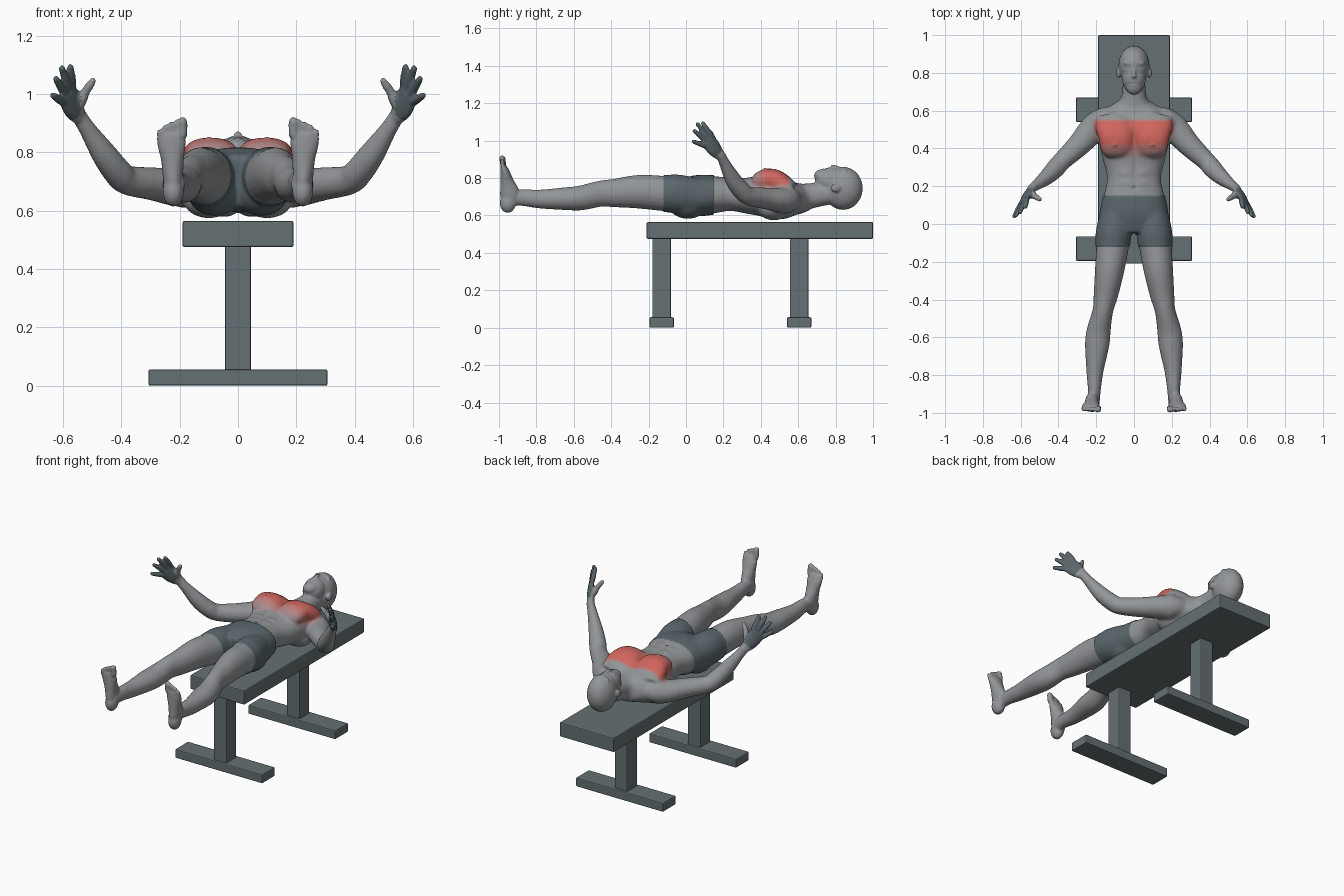
import bpy, bmesh, math
from mathutils import Vector, Matrix

if "Cube" in bpy.data.objects:
    bpy.data.objects.remove(bpy.data.objects["Cube"])


def material(name, rgb):
    m = bpy.data.materials.new(name)
    m.use_nodes = True
    col = (*rgb, 1)
    m.diffuse_color = col
    m.node_tree.nodes["Principled BSDF"].inputs["Base Color"].default_value = col
    return m


# Colours: skin fading to red in steps, shorts, bench
SKIN, RED = Vector((.29, .305, .315)), Vector((.62, .13, .11))
STEPS = 5
names = ["skin grey", "faint red", "pale red", "medium red", "strong red", "muscle red"]
skin_mats = [material(n, SKIN.lerp(RED, i / STEPS)) for i, n in enumerate(names)]
shorts_mat = material("shorts slate", (.105, .135, .15))
bench_mat = material("bench slate", (.13, .16, .17))


# Bench
def box(name, x, y0, y1, z0, z1):
    bm = bmesh.new()
    bmesh.ops.create_cube(bm, size=1, matrix=Matrix.LocRotScale(
        Vector((0, (y0 + y1) / 2, (z0 + z1) / 2)), None, Vector((2 * x, y1 - y0, z1 - z0))))
    me = bpy.data.meshes.new(name)
    bm.to_mesh(me)
    bm.free()
    me.materials.append(bench_mat)
    ob = bpy.data.objects.new(name, me)
    bpy.context.collection.objects.link(ob)
    bev = ob.modifiers.new("soft edges", 'BEVEL')
    bev.width = .006
    bev.segments = 2


box("bench_pad", .19, -.21, 1, .475, .565)
for label, y in (("front", -.13), ("rear", .605)):
    box(label + "_post", .045, y - .05, y + .05, .05, .48)
    box(label + "_foot_bar", .307, y - .065, y + .065, 0, .056)

body = bmesh.new()


def smooth_path(rows, sub=5):
    """Catmull-Rom through rows of x, y, z, radius a, radius b."""
    rows = [Vector(r) for r in rows]
    out = []
    for i in range(len(rows) - 1):
        p, q = rows[i], rows[i + 1]
        a, d = rows[max(i - 1, 0)], rows[min(i + 2, len(rows) - 1)]
        for k in range(sub):
            t = k / sub
            out.append(p + (q - a) * t / 2 + (2 * a - 5 * p + 4 * q - d) * t * t / 2
                       + (3 * p - a - 3 * q + d) * t ** 3 / 2)
    return out + [rows[-1]]


def loft(rows, side=(1, 0, 0), s=1, power=1, n=24):
    """Closed tube of elliptical sections; s mirrors it in x."""
    path = smooth_path(rows)
    rings = []
    for i, r in enumerate(path):
        tangent = (path[min(i + 1, len(path) - 1)] - path[max(i - 1, 0)]).to_3d().normalized()
        u = Vector(side)
        u = (u - tangent * u.dot(tangent)).normalized()
        v = tangent.cross(u)
        ring = []
        for k in range(n):
            c, d = math.cos(math.tau * k / n), math.sin(math.tau * k / n)
            c, d = [math.copysign(abs(w) ** power, w) for w in (c, d)]
            co = r.to_3d() + u * c * r[3] + v * d * r[4]
            ring.append(body.verts.new((co.x * s, co.y, co.z)))
        rings.append(ring)
    for a, b in zip(rings, rings[1:]):
        for k in range(n):
            j = (k + 1) % n
            body.faces.new((a[k], a[j], b[j], b[k]))
    body.faces.new(rings[0][::-1])
    body.faces.new(rings[-1])


def ball(co, radii):
    bmesh.ops.create_uvsphere(body, u_segments=24, v_segments=16, radius=1,
                              matrix=Matrix.LocRotScale(Vector(co), None, Vector(radii)))


def limb(a, b, r0, r1, s):
    """Round-ended finger or toe."""
    a, b = Vector(a), Vector(b)
    loft([(*a, r0, r0), (*a.lerp(b, .5), r0, r0), (*b, r1, r1)], (.6, .7, .1), s, n=12)
    ball((b.x * s, b.y, b.z), (r1, r1, r1))


# Torso and neck
loft([(0, -.04, .7, .14, .085), (0, .05, .705, .175, .105), (0, .14, .71, .163, .102),
      (0, .24, .712, .143, .09), (0, .34, .705, .165, .1), (0, .44, .705, .187, .12),
      (0, .52, .69, .2, .113), (0, .58, .69, .18, .09), (0, .625, .695, .125, .078),
      (0, .665, .705, .07, .068), (0, .77, .72, .058, .06)], power=.88)
# Head
ball((0, .84, .745), (.082, .105, .115))
ball((0, .775, .785), (.064, .085, .072))
ball((0, .73, .812), (.043, .046, .036))
loft([(0, .83, .848, .008, .01), (0, .795, .859, .01, .012), (0, .775, .861, .015, .012)])
ball((0, .743, .842), (.024, .014, .012))
ball((0, .852, .838), (.056, .014, .017))

for s in (1, -1):
    # Ears, chest, shoulder blades, buttocks
    ball((s * .083, .8, .747), (.012, .028, .022))
    loft([(.09, .365, .77, .065, .03), (.092, .4, .788, .085, .05), (.095, .46, .793, .092, .058),
          (.105, .52, .765, .1, .055), (.115, .57, .735, .09, .04)], s=s, power=.85)
    ball((s * .1, .47, .64), (.09, .09, .066))
    ball((s * .08, .01, .66), (.088, .1, .073))
    ball((s * .185, .53, .685), (.065, .076, .076))
    # Legs
    loft([(.095, .06, .7, .08, .095), (.108, -.05, .715, .09, .1), (.114, -.12, .718, .086, .094),
          (.13, -.25, .727, .077, .09), (.15, -.38, .72, .064, .076), (.165, -.46, .716, .054, .069),
          (.186, -.56, .694, .063, .066), (.195, -.64, .69, .064, .061),
          (.207, -.78, .688, .045, .05), (.21, -.88, .696, .034, .044),
          (.216, -.96, .69, .033, .042)], s=s)
    # Feet and toes
    ball((s * .222, -.953, .668), (.036, .043, .054))
    loft([(.22, -.945, .66, .032, .045), (.223, -.943, .72, .035, .052), (.225, -.957, .78, .04, .037),
          (.228, -.968, .83, .049, .026), (.228, -.977, .866, .045, .016)], s=s)
    for i in range(5):
        x = .19 + .0195 * i
        r = .0165 if i == 0 else .0105
        limb((x, -.975, .855 - .004 * i), (x, -.982, .905 - .0022 * i * i), r, r, s)
    # Arms
    loft([(.08, .565, .69, .05, .055), (.15, .552, .685, .064, .068), (.21, .51, .682, .067, .074),
          (.29, .42, .692, .057, .062),
          (.38, .335, .705, .05, .05), (.415, .295, .735, .048, .05), (.46, .25, .795, .044, .042),
          (.515, .207, .878, .03, .028), (.545, .185, .925, .028, .022)], (0, 0, 1), s)
    # Hands and fingers
    spread = Vector((.44, -.4, -.8))
    loft([(.54, .188, .915, .026, .021), (.565, .152, .957, .046, .021),
          (.586, .115, 1.003, .048, .016)], spread, s)
    tips = ((.575, .09, 1.093), (.604, .062, 1.088), (.624, .046, 1.052), (.634, .041, .995))
    for i, tip in enumerate(tips):
        limb(Vector((.583, .12, 1)) + spread * (.024 * i - .036), tip, .0145, .0115, s)
    limb((.552, .165, .955), (.522, .145, 1.01), .021, .015, s)
    limb((.522, .145, 1.01), (.498, .131, 1.045), .015, .012, s)

# Fuse the parts into one skin
mesh = bpy.data.meshes.new("figure")
body.to_mesh(mesh)
body.free()
figure = bpy.data.objects.new("reclining_figure", mesh)
bpy.context.collection.objects.link(figure)
fuse = figure.modifiers.new("fuse", 'REMESH')
fuse.mode = 'VOXEL'
fuse.voxel_size = .006
soft = figure.modifiers.new("soften", 'SMOOTH')
soft.iterations = 4
graph = bpy.context.evaluated_depsgraph_get()
mesh = bpy.data.meshes.new_from_object(figure.evaluated_get(graph))
figure.modifiers.clear()
figure.data = mesh
mesh.materials.clear()
for m in skin_mats + [shorts_mat]:
    mesh.materials.append(m)

bm = bmesh.new()
bm.from_mesh(mesh)
# Blend chest, shoulders and hips
trunk = [v for v in bm.verts if abs(v.co.x) < .29 and -.1 < v.co.y < .67]
for i in range(14):
    bmesh.ops.smooth_vert(bm, verts=trunk, factor=.5,
                          use_axis_x=True, use_axis_y=True, use_axis_z=True)
WAIST, HEM = .15, -.12
for y in (WAIST, HEM):
    bmesh.ops.bisect_plane(bm, geom=bm.verts[:] + bm.edges[:] + bm.faces[:], dist=1e-5,
                           plane_co=(0, y, 0), plane_no=(0, 1, 0))

# Surface details: x, y, spread x, spread y, height (on the upper side)
details = [(.032, .83, .017, .01, -.009), (.032, .83, .009, .005, .005), (0, .741, .022, .003, -.006),
           (0, .45, .011, .07, -.012), (0, .19, .008, .008, -.014), (0, .28, .01, .07, -.006),
           (.1, .42, .01, .01, .007), (.05, .27, .03, .02, .005), (.05, .22, .03, .02, .004)]
bm.normal_update()
for v in bm.verts:
    x, y = abs(v.co.x), v.co.y
    if x < .3 and HEM < y < WAIST and min(WAIST - y, y - HEM) > 1e-4:
        v.co += v.normal * .005
    elif x < .2 and y > WAIST and v.co.z > .75:
        v.co.z += sum(h * math.exp(-((x - a) / sx) ** 2 - ((y - b) / sy) ** 2)
                      for a, b, sx, sy, h in details)
    elif x < .1 and .15 < y < .6:
        v.co.z += .014 * math.exp(-(x / .02) ** 2)


def clamp(t):
    return min(max(t, 0), 1)


# Shorts and hands by position, chest red fading at its borders
WRIST, HAND_AXIS = Vector((.545, .185, .925)), Vector((.36, -.6, .71))
for f in bm.faces:
    f.smooth = True
    c = f.calc_center_median()
    x = abs(c.x)
    hand = x > .54 and (Vector((x, c.y, c.z)) - WRIST).dot(HAND_AXIS) > .02
    if hand or x < .3 and HEM < c.y < WAIST:
        f.material_index = STEPS + 1
    else:
        t = (clamp((c.y - .335) / .1) * clamp((.56 - c.y) / .02)
             * clamp((c.z - .725) / .05) * clamp((.228 - x) / .03))
        f.material_index = round(t * STEPS)
bm.to_mesh(mesh)
bm.free()
